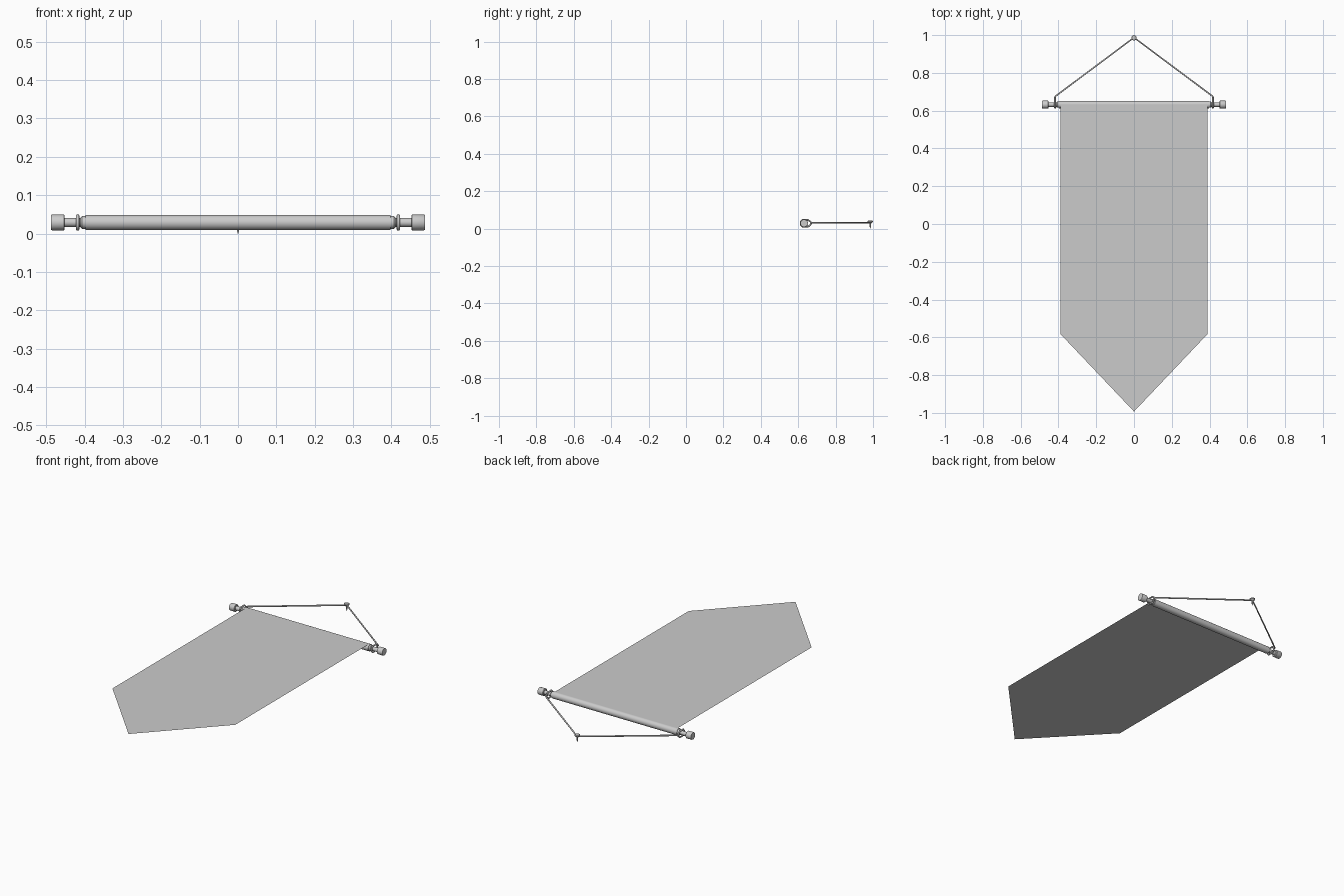
import bpy, bmesh, math
from mathutils import Vector

if "Cube" in bpy.data.objects:
    bpy.data.objects.remove(bpy.data.objects["Cube"])

ROD_Y, ROD_Z = 0.632, 0.029


def finish(name, bm, smooth=True):
    me = bpy.data.meshes.new(name)
    bm.to_mesh(me)
    bm.free()
    ob = bpy.data.objects.new(name, me)
    bpy.context.collection.objects.link(ob)
    if smooth:
        bpy.ops.object.select_all(action='DESELECT')
        ob.select_set(True)
        bpy.context.view_layer.objects.active = ob
        bpy.ops.object.shade_smooth_by_angle(angle=math.radians(35))
    return ob


def lathe(name, profile, origin, axis, n=24):
    """Revolve (position, radius) pairs about an axis through origin."""
    bm = bmesh.new()
    rot = Vector((0, 0, 1)).rotation_difference(Vector(axis))
    rings = []
    for p, r in profile:
        rings.append([bm.verts.new(Vector(origin) + rot @ Vector(
            (r * math.cos(2 * math.pi * i / n), r * math.sin(2 * math.pi * i / n), p)))
            for i in range(n)])
    for a, b in zip(rings, rings[1:]):
        for i in range(n):
            j = (i + 1) % n
            bm.faces.new((a[i], a[j], b[j], b[i]))
    bm.faces.new(rings[0][::-1])
    bm.faces.new(rings[-1])
    return finish(name, bm)


def cord(name, points, radius, closed=False):
    cu = bpy.data.curves.new(name, 'CURVE')
    cu.dimensions = '3D'
    cu.bevel_depth = radius
    cu.bevel_resolution = 2
    cu.use_fill_caps = True
    sp = cu.splines.new('POLY')
    sp.points.add(len(points) - 1)
    for pt, co in zip(sp.points, points):
        pt.co = (*co, 1)
    sp.use_cyclic_u = closed
    ob = bpy.data.objects.new(name, cu)
    bpy.context.collection.objects.link(ob)
    return ob


# Cloth: a single flat pennant sheet, level with the top of the sleeve
bm = bmesh.new()
top = ROD_Z + 0.0195
outline = [(-0.39, ROD_Y), (-0.39, -0.582), (0, -0.993), (0.39, -0.582), (0.39, ROD_Y)]
bm.faces.new([bm.verts.new((x, y, top)) for x, y in outline])
finish("banner_cloth", bm, smooth=False)

# Sleeve rolled around the rod
lathe("cloth_sleeve", [(-0.397, 0.0195), (0.397, 0.0195)], (0, ROD_Y, ROD_Z), (1, 0, 0), 32)

# Rod
lathe("rod", [(-0.47, 0.0115), (0.47, 0.0115)], (0, ROD_Y, ROD_Z), (1, 0, 0))

# Rod ends, collars and cord loops, one per side
for side, label in ((-1, "left"), (1, "right")):
    origin, axis = (0, ROD_Y, ROD_Z), (side, 0, 0)
    lathe(label + "_end_cap",
          [(0.452, 0.0185), (0.454, 0.0205), (0.485, 0.0205), (0.487, 0.0195)], origin, axis)
    lathe(label + "_collar", [(0.396, 0.0165), (0.406, 0.0165), (0.411, 0.0125)], origin, axis)
    # Loop wraps the rod, then narrows to the point where the hanging cord starts
    x = side * 0.418
    loop = [(x, ROD_Y + dy, ROD_Z + dz) for dy, dz in (
        (-0.018, 0.008), (-0.009, 0.0175), (0.022, 0.0175), (0.034, 0.007),
        (0.034, -0.007), (0.022, -0.0175), (-0.009, -0.0175), (-0.018, -0.008))]
    cord(label + "_cord_loop", loop, 0.0045, closed=True)

# Hanging cord running from loop to loop over the pin
cord("hanging_cord", [(-0.418, 0.662, 0.03), (-0.418, 0.675, 0.031), (0, 0.987, 0.032),
                      (0.418, 0.675, 0.031), (0.418, 0.662, 0.03)], 0.0045)

# Pin holding the cord: flat head and pointed shank
lathe("pin", [(0.0, 0.0004), (0.012, 0.004), (0.028, 0.005), (0.034, 0.012),
              (0.036, 0.0145), (0.041, 0.0145), (0.043, 0.012)],
      (0, 0.9855, 0), (0, 0, 1), 16)
